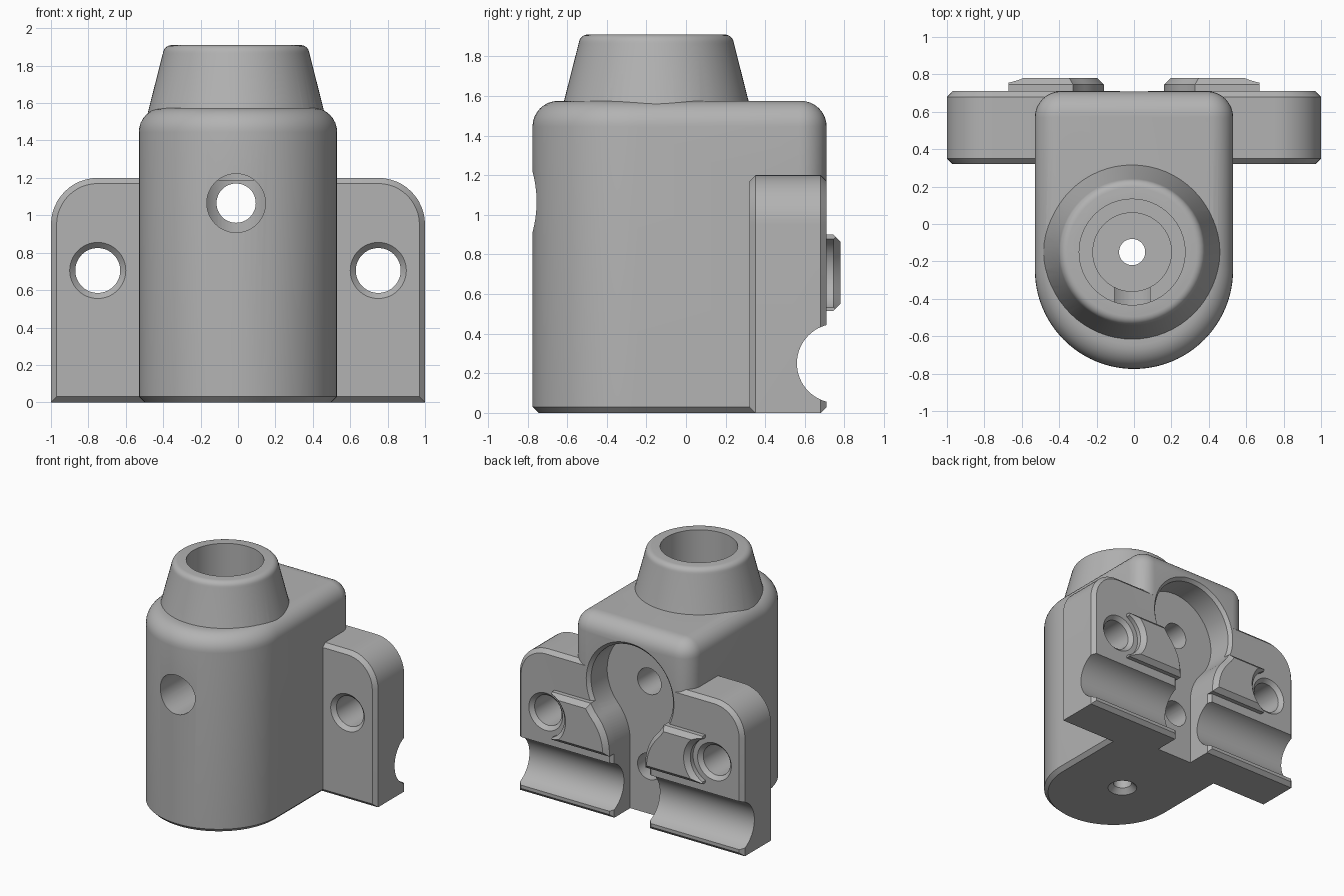
import bpy, bmesh, math
from math import sin, cos, pi, sqrt

if "Cube" in bpy.data.objects:
    bpy.data.objects.remove(bpy.data.objects["Cube"])

grey = bpy.data.materials.new("plain grey")
grey.diffuse_color = (0.45, 0.45, 0.45, 1)
grey.use_nodes = True
grey.node_tree.nodes["Principled BSDF"].inputs["Base Color"].default_value = grey.diffuse_color


def loft(name, rings):
    """Closed solid through rings of equal point count."""
    bm = bmesh.new()
    vs = [[bm.verts.new(p) for p in ring] for ring in rings]
    n = len(vs[0])
    for a, b in zip(vs, vs[1:]):
        for i in range(n):
            j = (i + 1) % n
            bm.faces.new((a[i], a[j], b[j], b[i]))
    bm.faces.new(vs[0][::-1])
    bm.faces.new(vs[-1])
    bmesh.ops.recalc_face_normals(bm, faces=bm.faces)
    me = bpy.data.meshes.new(name)
    bm.to_mesh(me)
    bm.free()
    ob = bpy.data.objects.new(name, me)
    bpy.context.collection.objects.link(ob)
    me.materials.append(grey)
    return ob


def arc(cx, cy, r, a0, a1, n):
    return [(cx + r * cos(math.radians(a0 + (a1 - a0) * i / n)),
             cy + r * sin(math.radians(a0 + (a1 - a0) * i / n))) for i in range(n + 1)]


def lathe(name, profile, x, c, axis='Z', n=64):
    """Round solid from (radius, position) pairs along z or y; c is the other centre coordinate."""
    rings = []
    for r, h in profile:
        pts = [(r * cos(2 * pi * i / n), r * sin(2 * pi * i / n)) for i in range(n)]
        rings.append([(x + u, c + v, h) if axis == 'Z' else (x + u, h, c + v) for u, v in pts])
    return loft(name, rings)


def boolean(ob, other, op):
    m = ob.modifiers.new(op, 'BOOLEAN')
    m.operation, m.object, m.solver = op, other, 'EXACT'
    bpy.context.view_layer.objects.active = ob
    bpy.ops.object.modifier_apply(modifier=m.name)
    bpy.data.objects.remove(other)


# body: U-shaped column with rounded top rim and chamfered foot
def body_ring(d, z):
    pts = arc(0, -0.245, 0.53 - d, 180, 360, 48)
    pts += arc(0.39, 0.57, 0.14 - d, 0, 90, 8) + arc(-0.39, 0.57, 0.14 - d, 90, 180, 8)
    return [(x, y, z) for x, y in pts]


rim = [(0.13 * (1 - cos(t * pi / 16)), 1.445 + 0.13 * sin(t * pi / 16)) for t in range(9)]
housing = loft("housing", [body_ring(d, z) for d, z in [(0.03, 0), (0, 0.03)] + rim])


# mounting flange with round upper corners, chamfered front and back
def flange_ring(d, y):
    pts = [(-1 + d, d), (1 - d, d)]
    pts += arc(0.75, 0.95, 0.25 - d, 0, 90, 12) + arc(-0.75, 0.95, 0.25 - d, 90, 180, 12)
    return [(x, y, z) for x, z in pts]


c = 0.03
flange = loft("flange", [flange_ring(c, 0.32), flange_ring(0, 0.32 + c),
                         flange_ring(0, 0.71 - c), flange_ring(c, 0.71)])
boolean(housing, flange, 'UNION')

# tapered collar on top
collar = [(0.50, 1.44), (0.392, 1.865)]
collar += [(0.345 + 0.046 * cos(t * pi / 12), 1.865 + 0.045 * sin(t * pi / 12)) for t in range(1, 7)]
boolean(housing, lathe("collar", collar, -0.01, -0.15), 'UNION')


# keyhole-shaped pocket outline, widened by d
def pocket_ring(d, y):
    R, zc, hw, rf = 0.365, 1.065, 0.16, 0.4
    dz = sqrt((R + rf) ** 2 - (hw + rf) ** 2)
    a = math.degrees(math.atan2(dz, hw + rf))
    fx, fz = hw + rf, zc - dz
    right = [(hw + d, -0.1)] + arc(fx, fz, rf - d, 180, 180 - a, 12)
    right += arc(0, zc, R + d, -a, 90, 24)[1:]
    left = [(-x, z) for x, z in right[-2::-1]]
    return [(x, y, z) for x, z in right + left]


boolean(housing, loft("pocket", [pocket_ring(0, 0.48), pocket_ring(0, 0.685),
                                 pocket_ring(0.05, 0.735)]), 'DIFFERENCE')

# horizontal rod groove across the back
groove = arc(0.76, 0.25, 0.2, 0, 360, 64)[:-1]
boolean(housing, loft("groove", [[(x, y, z) for y, z in groove] for x in (-1.2, 1.2)]), 'DIFFERENCE')

# raised pads beside the pocket, and countersunk flange holes
for s in (-1, 1):
    sec = [(0.66, 0.515), (0.745, 0.515), (0.78, 0.55), (0.78, 0.865), (0.745, 0.9), (0.66, 0.9)]
    pad = loft("pad", [[(s * x, y, z) for y, z in sec] for x in (0.02, 0.67)])
    boolean(pad, loft("pad_inner_cut", [pocket_ring(0, 0.5), pocket_ring(0, 0.745),
                                        pocket_ring(0.05, 0.795)]), 'DIFFERENCE')
    boolean(pad, lathe("pad_outer_cut", [(0.19, 0.5), (0.19, 0.745), (0.24, 0.795)],
                       s * 0.75, 0.705, 'Y'), 'DIFFERENCE')
    boolean(housing, pad, 'UNION')
    hole = [(0.18, 0.29), (0.12, 0.35), (0.12, 0.68), (0.18, 0.74)]
    boolean(housing, lathe("flange_hole", hole, s * 0.75, 0.705, 'Y'), 'DIFFERENCE')

# stepped bore from the top down to a drain in the foot
bore = [(0.283, 2.0), (0.283, 1.19), (0.21, 1.19), (0.21, 0.25), (0.07, 0.25), (0.07, 0.04), (0.13, -0.02)]
boolean(housing, lathe("bore", bore, -0.01, -0.15), 'DIFFERENCE')

# front cross hole, smaller behind the bore, and lower hole in the pocket
cross = [(0.157, -0.9), (0.157, -0.15), (0.105, -0.15), (0.105, 0.6)]
boolean(housing, lathe("cross_hole", cross, -0.01, 1.065, 'Y', 48), 'DIFFERENCE')
boolean(housing, lathe("lower_hole", [(0.105, -0.15), (0.105, 0.6)], -0.01, 0.38, 'Y', 48), 'DIFFERENCE')

bpy.ops.object.select_all(action='DESELECT')
housing.select_set(True)
bpy.context.view_layer.objects.active = housing
bpy.ops.object.shade_smooth_by_angle(angle=math.radians(25))
